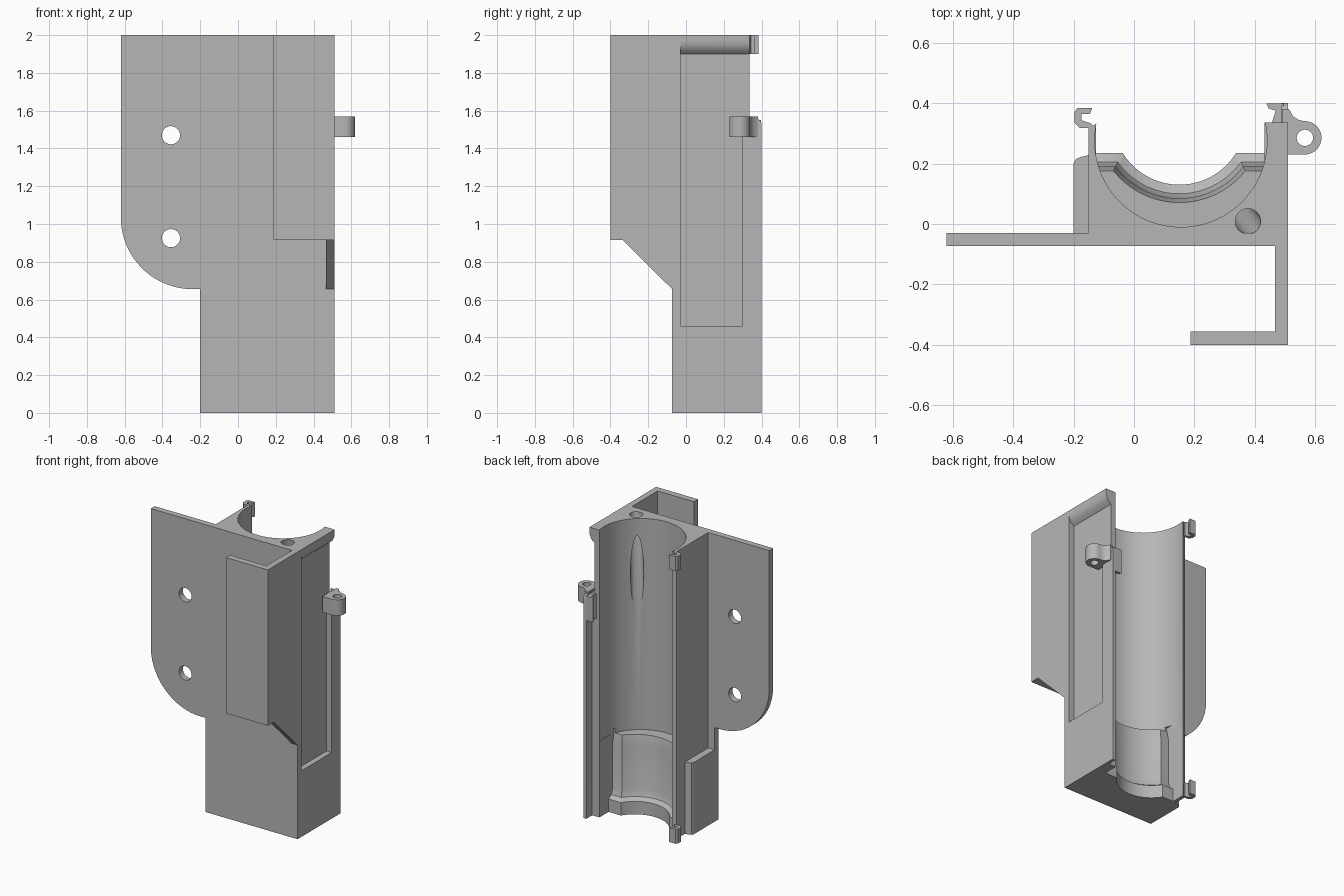
import bpy, bmesh
from math import sin, cos, pi, asin, radians
from mathutils import Vector

cube = bpy.data.objects.get("Cube")
if cube:
    bpy.data.objects.remove(cube)

grey = bpy.data.materials.new("plain grey")
grey.use_nodes = True
grey.diffuse_color = (0.47, 0.47, 0.47, 1)
grey.node_tree.nodes["Principled BSDF"].inputs["Base Color"].default_value = (0.47, 0.47, 0.47, 1)


def loft(name, rings):
    """Solid skinned through rings of equal point count."""
    bm = bmesh.new()
    rows = [[bm.verts.new(p) for p in ring] for ring in rings]
    n = len(rows[0])
    for a, b in zip(rows, rows[1:]):
        for i in range(n):
            j = (i + 1) % n
            bm.faces.new((a[i], a[j], b[j], b[i]))
    bm.faces.new(rows[0][::-1])
    bm.faces.new(rows[-1])
    bmesh.ops.recalc_face_normals(bm, faces=bm.faces)
    mesh = bpy.data.meshes.new(name)
    bm.to_mesh(mesh)
    bm.free()
    ob = bpy.data.objects.new(name, mesh)
    bpy.context.collection.objects.link(ob)
    mesh.materials.append(grey)
    return ob


def prism(name, pts, lo, hi, axis="z"):
    place = {"x": lambda a, b, t: (t, a, b),
             "y": lambda a, b, t: (a, t, b),
             "z": lambda a, b, t: (a, b, t)}[axis]
    return loft(name, [[place(a, b, t) for a, b in pts] for t in (lo, hi)])


def rect(a0, b0, a1, b1):
    return [(a0, b0), (a1, b0), (a1, b1), (a0, b1)]


def arc(cx, cy, r, start, end, n=32):
    return [(cx + r * cos(start + (end - start) * i / n),
             cy + r * sin(start + (end - start) * i / n)) for i in range(n + 1)]


def circle(cx, cy, r, n=48):
    return arc(cx, cy, r, 0, 2 * pi, n)[:-1]


def cut(target, cutters):
    bpy.context.view_layer.objects.active = target
    for c in cutters:
        c.hide_render = True
        mod = target.modifiers.new("cut", "BOOLEAN")
        mod.operation = "DIFFERENCE"
        mod.solver = "EXACT"
        mod.object = c
        bpy.ops.object.modifier_apply(modifier=mod.name)
    for c in cutters:
        bpy.data.objects.remove(c)


# Mounting plate with a rounded lower corner and two screw holes
plate = prism("mounting_plate",
              [(-0.62, 2), *arc(-0.24, 1.035, 0.38, pi, 1.5 * pi), (-0.2, 0.655),
               (-0.2, 0), (0.51, 0), (0.51, 2)], -0.073, -0.03, "y")
cut(plate, [prism("screw_hole", circle(-0.355, z, 0.048), -0.2, 0.1, "y") for z in (0.925, 1.47)])

# Main holder block
body = prism("holder_body",
             [(-0.15, -0.05), (0.51, -0.05), (0.51, 0.335), (-0.115, 0.335), (-0.15, 0.32)], 0, 2)


def cradle(z, r, shoulder):
    """U-shaped outline with flat shoulders, at height z."""
    a = asin((0.35 - shoulder) / r)
    pts = [(-0.125, 0.6), (-0.125, shoulder), *arc(0.15, 0.35, r, pi + a, 2 * pi - a),
           (0.432, shoulder), (0.432, 0.6)]
    return [(x, y, z) for x, y in pts]


# Bore, stepped lower cavity, slanted cable hole and side recess
bore = prism("bore_cutter", circle(0.155, 0.275, 0.285, 96), 0.53, 2.1)
cavity = loft("cavity_cutter", [cradle(-0.1, 0.22, 0.235), cradle(0.09, 0.22, 0.235),
                                cradle(0.11, 0.25, 0.205), cradle(0.15, 0.265, 0.19),
                                cradle(0.46, 0.265, 0.19), cradle(0.56, 0.285, 0.17)])
lean = Vector((-0.64, 0.77))
cable = loft("cable_cutter", [[(x + lean.x * s, y + lean.y * s, z) for x, y in circle(0.38, 0.005, 0.042)]
                              for s, z in ((0, 2.03), (0.12, 1.3))])
recess_profile = [(0.47, 0.46), (0.6, 0.46), (0.6, 1.97), (0.51, 1.97),
                  (0.506, 1.945), (0.494, 1.92), (0.47, 1.9)]
recess = prism("recess_cutter", recess_profile, -0.034, 0.3, "y")
opening = prism("opening_cutter", [(x, max(z, 1.56)) for x, z in recess_profile], 0.29, 0.45, "y")
cut(body, [bore, cavity, cable, recess, opening])

# Side wall with a slanted lower edge, and the front return flange
prism("side_wall", [(-0.4, 2), (-0.4, 0.915), (-0.335, 0.915), (-0.073, 0.655),
                    (-0.04, 0.655), (-0.04, 2)], 0.467, 0.51, "x")
prism("front_flange", rect(0.187, -0.4, 0.51, -0.355), 0.915, 2)

# Thickened lower side of the block
prism("lower_pad", [(-0.2, -0.05), (-0.14, -0.05), (-0.14, 0.23), (-0.175, 0.222),
                    (-0.192, 0.215), (-0.2, 0.2)], 0, 0.5)

# Closing rail with a hooked lip along the rear edge
prism("rear_rail", [(0.33, 0), (0.4, 0), *arc(0.365, 1.525, 0.035, 0, pi / 2, 8), (0.33, 1.56)],
      0.488, 0.51, "x")
prism("rail_lip", [(0.455, 0.33), (0.495, 0.33), (0.495, 0.398), (0.438, 0.398),
                   (0.445, 0.382), (0.468, 0.375)], 1.38, 1.55)

# Hook clips at the top and bottom of the other edge
hook = [(-0.14, 0.318), (-0.18, 0.318), (-0.197, 0.335), (-0.197, 0.37), (-0.187, 0.383),
        (-0.138, 0.383), (-0.146, 0.363), (-0.174, 0.363), (-0.174, 0.343), (-0.14, 0.332)]
for label, z in (("bottom", 0), ("top", 1.9)):
    prism(label + "_hook", hook, z, z + 0.1)

# Hinge lug with a flared neck
lug = prism("hinge_lug", [(0.49, 0.23), *arc(0.565, 0.285, 0.055, -pi / 2, pi / 2, 24),
                          (0.545, 0.344), (0.525, 0.357), (0.513, 0.38), (0.49, 0.38)], 1.46, 1.57)
cut(lug, [prism("lug_hole", circle(0.565, 0.285, 0.027), 1.4, 1.6)])

# Smooth curved faces, keep the edges sharp
bpy.ops.object.select_all(action="DESELECT")
for ob in bpy.context.collection.objects:
    if ob.type == "MESH" and grey.name in ob.data.materials:
        ob.select_set(True)
        bpy.context.view_layer.objects.active = ob
bpy.ops.object.shade_smooth_by_angle(angle=radians(30))
